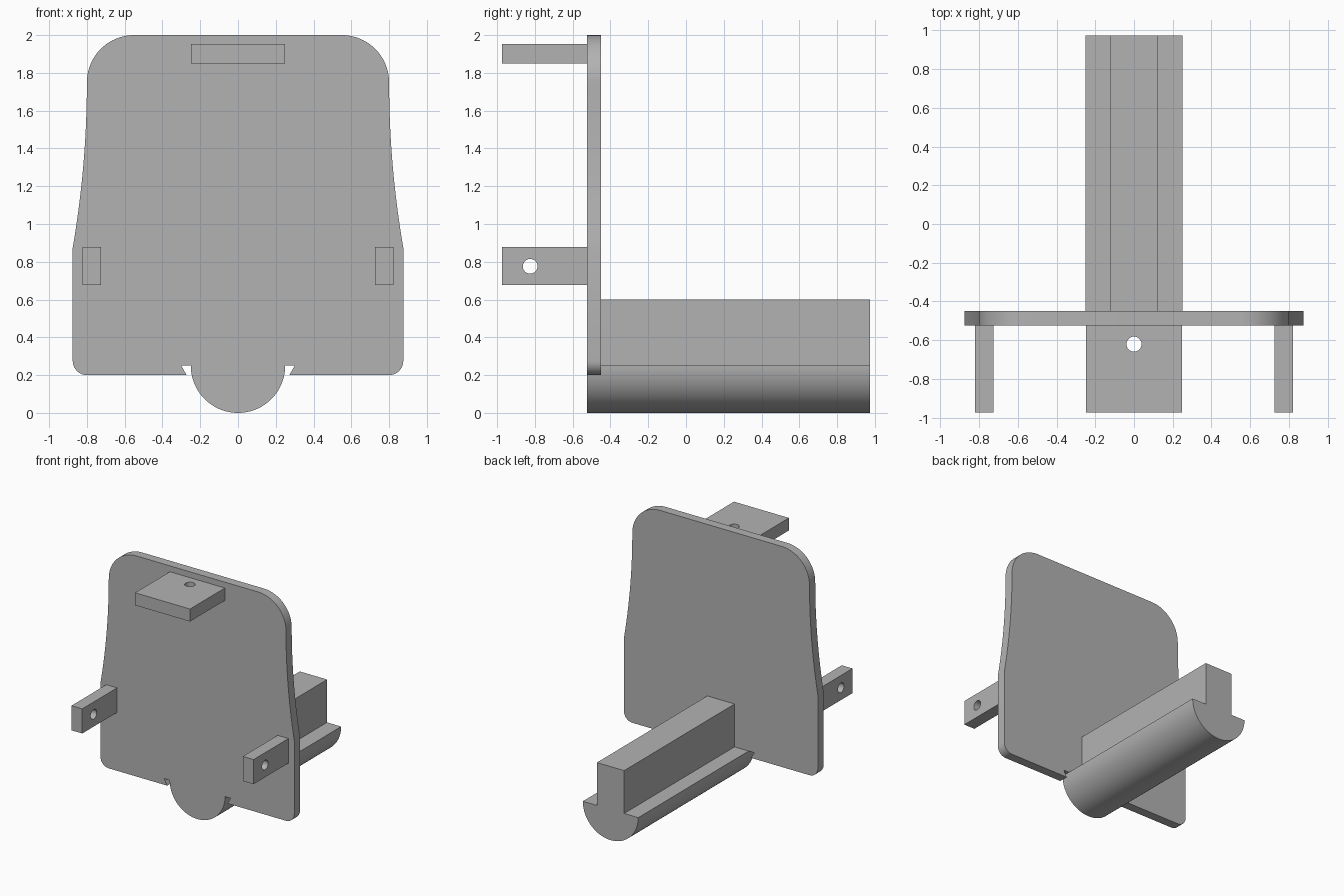
import bpy, bmesh
from math import sin, cos, pi, radians
from mathutils import Vector

cube = bpy.data.objects.get("Cube")
if cube:
    bpy.data.objects.remove(cube, do_unlink=True)

GREY = (0.45, 0.45, 0.45, 1)
mat = bpy.data.materials.new("plain grey")
mat.use_nodes = True
mat.diffuse_color = GREY
mat.node_tree.nodes["Principled BSDF"].inputs["Base Color"].default_value = GREY

FRONT, PLATE_FRONT, PLATE_BACK, BACK = -0.973, -0.524, -0.45, 0.973


def arc(cx, cz, r, start, end, steps):
    """Points on a circular arc, angles in degrees."""
    angles = [radians(start + (end - start) * i / steps) for i in range(steps + 1)]
    return [(cx + r * cos(a), cz + r * sin(a)) for a in angles]


def prism(name, profile, y0, y1):
    """Extrude an x-z profile from y0 to y1."""
    bm = bmesh.new()
    face = bm.faces.new([bm.verts.new((x, y0, z)) for x, z in profile])
    new = bmesh.ops.extrude_face_region(bm, geom=[face])["geom"]
    moved = [v for v in new if isinstance(v, bmesh.types.BMVert)]
    bmesh.ops.translate(bm, vec=(0, y1 - y0, 0), verts=moved)
    bmesh.ops.recalc_face_normals(bm, faces=bm.faces)
    mesh = bpy.data.meshes.new(name)
    bm.to_mesh(mesh)
    bm.free()
    mesh.materials.append(mat)
    obj = bpy.data.objects.new(name, mesh)
    bpy.context.collection.objects.link(obj)
    return obj


def box(name, x0, x1, y0, y1, z0, z1):
    return prism(name, [(x0, z0), (x1, z0), (x1, z1), (x0, z1)], y0, y1)


def drill(obj, centre, axis):
    """Cut a round screw hole right through a tab."""
    turn = Vector((0, 0, 1)).rotation_difference(Vector(axis)).to_euler()
    bpy.ops.mesh.primitive_cylinder_add(vertices=32, radius=0.039, depth=0.4,
                                        location=centre, rotation=turn)
    cutter = bpy.context.object
    cutter.data.materials.append(mat)
    cutter.hide_render = True
    mod = obj.modifiers.new("hole", 'BOOLEAN')
    mod.operation = 'DIFFERENCE'
    mod.solver = 'EXACT'
    mod.object = cutter
    bpy.context.view_layer.objects.active = obj
    bpy.ops.object.modifier_apply(modifier=mod.name)
    bpy.data.objects.remove(cutter, do_unlink=True)


# Back plate: mirrored outline with slanted notches, flared sides, round corners
half = [(0.30, 0.25), (0.272, 0.2)]
half += arc(0.80, 0.275, 0.075, -90, 0, 10)
half += [(0.8 + 0.075 * (1 - i / 16) ** 2, 0.875 + 0.875 * i / 16) for i in range(16)]
half += arc(0.55, 1.75, 0.25, 0, 90, 20)
outline = half + [(-x, z) for x, z in reversed(half)]
parts = [prism("plate", outline, PLATE_FRONT, PLATE_BACK)]

# Half-round bar under the plate, and the upright rail on top of it
parts.append(prism("half_round_bar", arc(0, 0.25, 0.25, 180, 360, 48), PLATE_FRONT, BACK))
parts.append(box("upright_rail", -0.123, 0.123, PLATE_BACK, BACK, 0.25, 0.6))

# Mounting tabs with screw holes
top = box("top_tab", -0.248, 0.248, FRONT, PLATE_FRONT, 1.85, 1.952)
drill(top, (0, -0.62, 1.9), (0, 0, 1))
parts.append(top)
for side, s in (("left", 1), ("right", -1)):
    tab = box(side + "_tab", s * 0.725, s * 0.822, FRONT, PLATE_FRONT, 0.676, 0.877)
    drill(tab, (s * 0.775, -0.825, 0.776), (1, 0, 0))
    parts.append(tab)

# Smooth the curves and keep the edges sharp
bpy.ops.object.select_all(action='DESELECT')
for obj in parts:
    obj.select_set(True)
bpy.context.view_layer.objects.active = parts[0]
bpy.ops.object.shade_smooth_by_angle(angle=radians(30))
